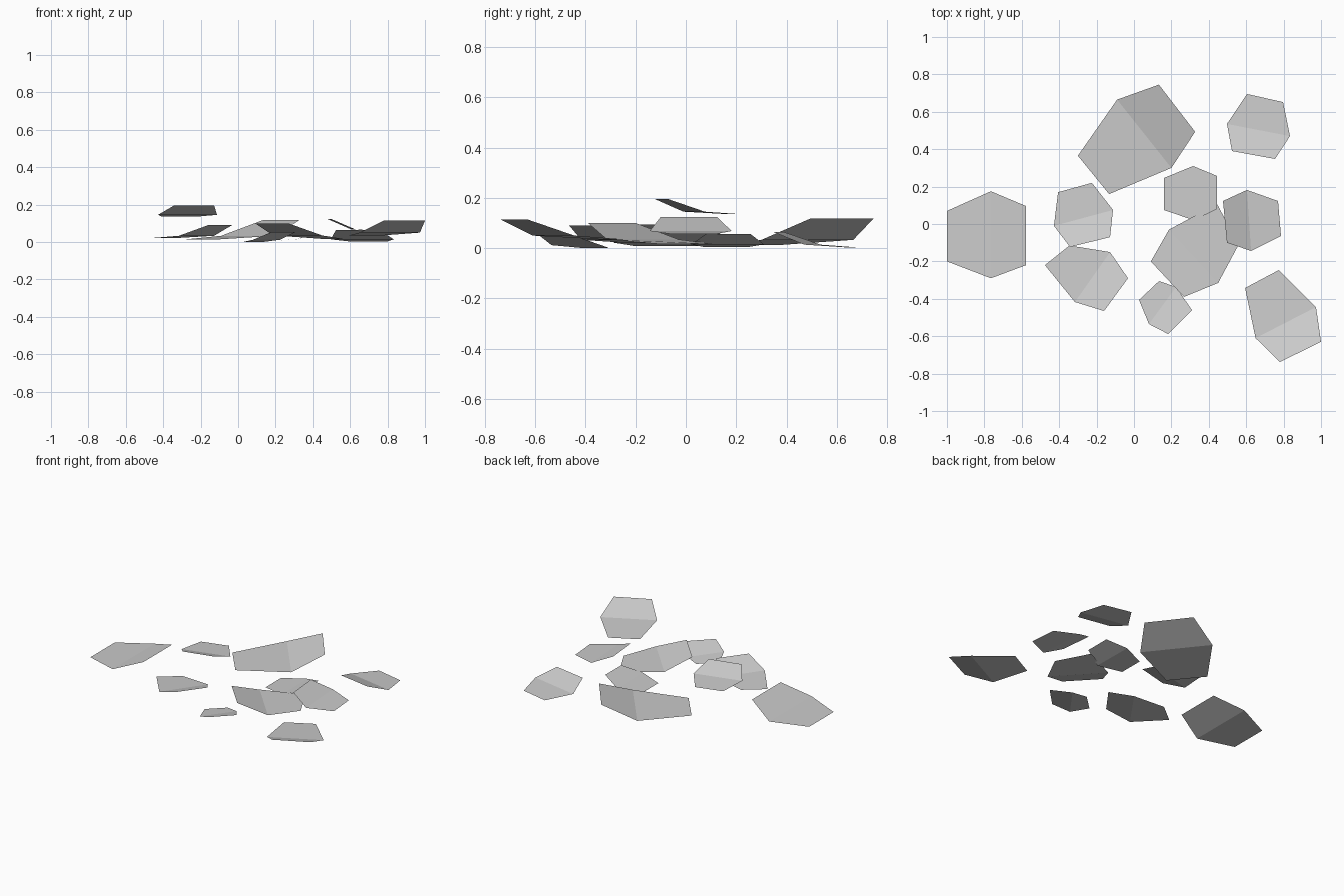
import bpy, bmesh

# One stone grey for every slab
stone = bpy.data.materials.new("stone_grey")
stone.diffuse_color = (0.6, 0.6, 0.6, 1)


def slab(name, low, fold, high, outline):
    """Six-sided thin slab, creased between corners 0 and 3.
    Corners 1-2 are the raised half, corners 4-5 the flatter half."""
    heights = (fold, high, high, fold, low, low)
    bm = bmesh.new()
    v = [bm.verts.new((x, y, z)) for (x, y), z in zip(outline, heights)]
    bm.faces.new((v[0], v[1], v[2], v[3]))   # raised half
    bm.faces.new((v[3], v[4], v[5], v[0]))   # flatter half
    mesh = bpy.data.meshes.new(name)
    bm.to_mesh(mesh)
    bm.free()
    mesh.materials.append(stone)
    obj = bpy.data.objects.new(name, mesh)
    bpy.context.collection.objects.link(obj)
    return obj


# Left side
slab("slab_far_left", 0.008, 0.022, 0.095,
     [(-.765, -.29), (-.577, -.22), (-.577, .096), (-.765, .175), (-1, .07), (-1, -.2)])
slab("slab_floating", 0.135, 0.145, 0.195,
     [(-.428, -.01), (-.342, -.123), (-.128, -.07), (-.112, .075), (-.225, .22), (-.406, .17)])
slab("slab_front_left", 0.02, 0.033, 0.09,
     [(-.316, -.417), (-.16, -.465), (-.032, -.29), (-.128, -.15), (-.345, -.115), (-.476, -.22)])

# Back
slab("slab_back_large", 0.012, 0.033, 0.117,
     [(.2, .3), (.327, .493), (.133, .745), (-.09, .665), (-.3, .365), (-.133, .16)])
slab("slab_back_right", 0.002, 0.014, 0.064,
     [(.497, .535), (.524, .39), (.754, .348), (.834, .47), (.797, .652), (.604, .695)])

# Middle
slab("slab_middle_small", 0.004, 0.015, 0.056,
     [(.32, .02), (.444, .08), (.444, .257), (.316, .31), (.16, .246), (.16, .075)])
slab("slab_middle_large", 0.017, 0.035, 0.1,
     [(.187, -.03), (.09, -.2), (.267, -.39), (.45, -.315), (.56, -.11), (.444, .107)])
slab("slab_middle_right", 0.057, 0.068, 0.124,
     [(.604, .182), (.476, .123), (.497, -.1), (.626, -.144), (.786, -.064), (.77, .123)])

# Front
slab("slab_front_small", 0.0, 0.012, 0.054,
     [(.08, -.535), (.182, -.588), (.31, -.46), (.225, -.337), (.134, -.305), (.027, -.406)])
slab("slab_front_right", 0.035, 0.05, 0.114,
     [(.65, -.61), (.78, -.738), (1, -.63), (.973, -.444), (.775, -.246), (.594, -.342)])
